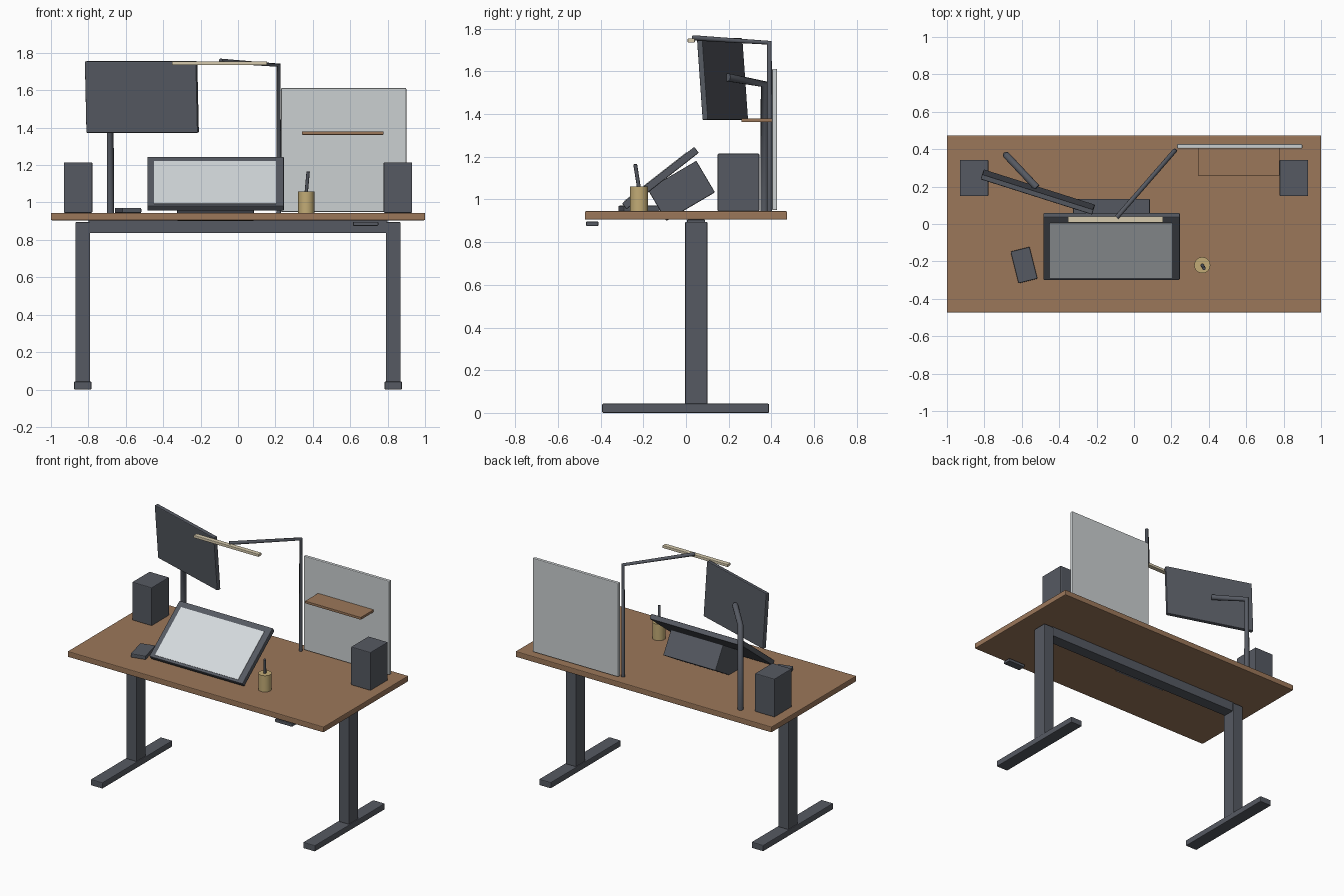
import bpy, bmesh, math
from mathutils import Matrix, Vector

if "Cube" in bpy.data.objects:
    bpy.data.objects.remove(bpy.data.objects["Cube"])


def material(name, rgb):
    m = bpy.data.materials.new(name)
    m.diffuse_color = (*rgb, 1)
    m.use_nodes = True
    m.node_tree.nodes["Principled BSDF"].inputs["Base Color"].default_value = m.diffuse_color
    return m


DARK = material("dark_grey", (0.092, 0.101, 0.122))
WOOD = material("wood", (0.33, 0.185, 0.102))
BOARD = material("board_grey", (0.60, 0.63, 0.64))
SCREEN = material("screen_white", (0.66, 0.70, 0.72))
TAN = material("tan", (0.54, 0.41, 0.18))
CREAM = material("cream", (0.67, 0.59, 0.42))


def box(name, size, loc, mat, rot=None, bevel=0.005):
    """Box of a given size about loc, with softened edges."""
    me = bpy.data.meshes.new(name)
    bm = bmesh.new()
    bmesh.ops.create_cube(bm, size=1, matrix=Matrix.Diagonal((*size, 1)))
    bm.to_mesh(me)
    bm.free()
    me.materials.append(mat)
    ob = bpy.data.objects.new(name, me)
    ob.matrix_world = Matrix.Translation(loc) @ (rot or Matrix())
    bpy.context.collection.objects.link(ob)
    if bevel:
        b = ob.modifiers.new("bevel", 'BEVEL')
        b.width, b.segments = bevel, 2
    return ob


def span(name, x, y, z, mat, bevel=0.005):
    """Box from its x, y and z ranges."""
    r = (x, y, z)
    return box(name, [b - a for a, b in r], [(a + b) / 2 for a, b in r], mat, None, bevel)


def tube(name, pts, radius, mat):
    """Round tube along a bent path."""
    cu = bpy.data.curves.new(name, 'CURVE')
    cu.dimensions = '3D'
    cu.bevel_depth, cu.bevel_resolution = radius, 4
    cu.use_fill_caps = True
    sp = cu.splines.new('POLY')
    sp.points.add(len(pts) - 1)
    for p, co in zip(sp.points, pts):
        p.co = (*co, 1)
    cu.materials.append(mat)
    ob = bpy.data.objects.new(name, cu)
    bpy.context.collection.objects.link(ob)
    return ob


def rx(deg):
    return Matrix.Rotation(math.radians(deg), 4, 'X')


def rz(deg):
    return Matrix.Rotation(math.radians(deg), 4, 'Z')


# Desk top, legs, feet, beam and height control
span("desk_top", (-1, 1), (-0.474, 0.474), (0.905, 0.945), WOOD)
for side, s in (("left", -1), ("right", 1)):
    box(side + "_leg", (0.08, 0.105, 0.855), (s * 0.83, 0.048, 0.4675), DARK)
    box(side + "_foot", (0.092, 0.782, 0.043), (s * 0.83, -0.002, 0.0215), DARK)
    # Speakers
    box(side + "_speaker", (0.153, 0.195, 0.27), (s * 0.855, 0.246, 1.08), DARK)
span("cross_beam", (-0.80, 0.80), (0.005, 0.09), (0.836, 0.905), DARK, 0.003)
span("height_control", (0.615, 0.75), (-0.468, -0.41), (0.875, 0.897), DARK)

# Drawing display on a tilted stand
tilt = rx(38)
centre = Vector((-0.12, -0.12, 1.10))
box("display_frame", (0.73, 0.43, 0.035), centre, DARK, tilt)
box("display_screen", (0.65, 0.37, 0.004),
    centre + tilt @ Vector((-0.003, -0.012, 0.0185)), SCREEN, tilt, 0)
box("display_stand", (0.41, 0.265, 0.172), (-0.12, -0.022, 1.04), DARK, rx(30.5))

# Small keypad beside the display
box("keypad", (0.105, 0.175, 0.027), (-0.588, -0.22, 0.9575), DARK, rz(14))

# Monitor and its arm
box("monitor", (0.625, 0.028, 0.383), (-0.514, 0.171, 1.564), DARK, rz(-17.6) @ rx(4.2))
tube("monitor_arm", [(-0.682, 0.367, 0.945), (-0.682, 0.367, 1.54), (-0.52, 0.195, 1.572)],
     0.019, DARK)

# Pin board with shelf
span("back_board", (0.23, 0.90), (0.403, 0.427), (0.95, 1.612), BOARD)
span("board_shelf", (0.342, 0.778), (0.26, 0.405), (1.362, 1.379), WOOD, 0.002)

# Desk lamp
tube("lamp_arm", [(0.217, 0.391, 0.945), (0.217, 0.391, 1.734), (-0.093, 0.035, 1.757)],
     0.0125, DARK)
span("lamp_bar", (-0.353, 0.155), (0.008, 0.041), (1.735, 1.754), CREAM, 0.003)

# Pen cup and pen
bpy.ops.mesh.primitive_cylinder_add(vertices=32, radius=0.043, depth=0.115,
                                    location=(0.365, -0.22, 1.0025))
cup = bpy.context.object
cup.name = "pen_cup"
cup.data.materials.append(TAN)
bpy.ops.object.shade_smooth_by_angle()
tube("pen", [(0.362, -0.215, 1.02), (0.375, -0.238, 1.165)], 0.009, DARK)
